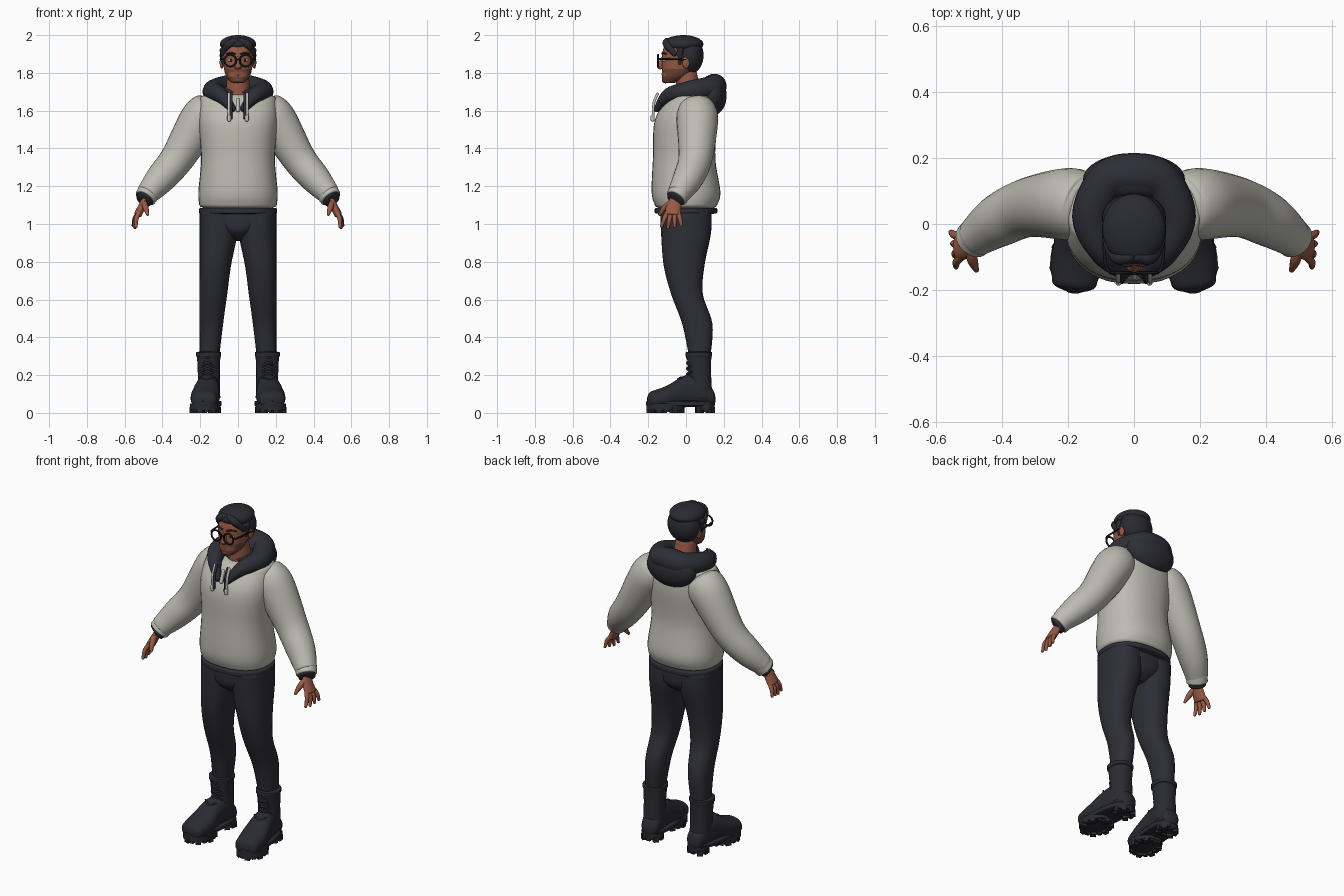
import bpy, bmesh, math
from mathutils import Vector, Matrix

cube = bpy.data.objects.get("Cube")
if cube:
    bpy.data.objects.remove(cube, do_unlink=True)


def material(name, *rgb):
    mat = bpy.data.materials.new(name)
    mat.diffuse_color = (*rgb, 1)
    mat.use_nodes = True
    node = next(n for n in mat.node_tree.nodes if n.type == 'BSDF_PRINCIPLED')
    node.inputs["Base Color"].default_value = (*rgb, 1)
    node.inputs["Roughness"].default_value = .8
    return mat


CREAM = material("cream fleece", .51, .5, .44)
CHARCOAL = material("charcoal fabric", .027, .028, .038)
INK = material("ink black leather and hair", .023, .024, .032)
SKIN = material("brown skin", .31, .1, .06)
STUBBLE = material("dark stubble", .17, .06, .04)
LIPS = material("muted red lips", .22, .06, .045)
FRAME = material("black spectacle frame", .01, .01, .01)
WHITE = material("eye white", .55, .52, .48)
CORD = material("pale cord", .58, .57, .53)


def finish(name, mat, bm, pair=False, smooth=True):
    """Turn a bmesh into an object, mirrored across x when it is one of a pair."""
    bmesh.ops.recalc_face_normals(bm, faces=bm.faces[:])
    for face in bm.faces:
        face.smooth = smooth
    mesh = bpy.data.meshes.new(name)
    bm.to_mesh(mesh)
    bm.free()
    mesh.materials.append(mat)
    part = bpy.data.objects.new(name, mesh)
    bpy.context.collection.objects.link(part)
    if pair:
        part.modifiers.new("Mirror", 'MIRROR').use_mirror_merge = False
    return part


def spline(points, steps=6):
    """Smooth curve through all points, including their radii."""
    keys = [Vector(p) for p in points]
    keys = [keys[0], *keys, keys[-1]]
    curve = []
    for a, b, c, d in zip(keys, keys[1:], keys[2:], keys[3:]):
        for i in range(steps):
            t = i / steps
            curve.append(b + (c - a) * (t / 2) + (2 * a - 5 * b + 4 * c - d) * (t * t / 2)
                         + (3 * b - a - 3 * c + d) * (t ** 3 / 2))
    return curve + [keys[-1]]


def dome(frame, before, cap):
    """Shrinking frames that round off an end."""
    centre, u, v = frame
    away = (centre - before).normalized() * cap * min(u.length, v.length)
    angles = [math.radians(a) for a in range(15, 90, 14)]
    return [(centre + away * math.sin(a), u * math.cos(a), v * math.cos(a)) for a in angles]


def loft(name, mat, frames, pair, cap, power=2, sides=24):
    """Skin superellipse rings given as centre and two half axes."""
    if cap:
        start = dome(frames[0], frames[1][0], cap)
        frames = start[::-1] + frames + dome(frames[-1], frames[-2][0], cap)
    bm = bmesh.new()
    rows = []
    for centre, u, v in frames:
        row = []
        for i in range(sides):
            c, s = math.cos(math.tau * i / sides), math.sin(math.tau * i / sides)
            c, s = (math.copysign(abs(w) ** (2 / power), w) for w in (c, s))
            row.append(bm.verts.new(centre + u * c + v * s))
        rows.append(row)
    for low, high in zip(rows, rows[1:]):
        for i in range(sides):
            bm.faces.new((low[i - 1], low[i], high[i], high[i - 1]))
    bm.faces.new(rows[0])
    bm.faces.new(rows[-1])
    return finish(name, mat, bm, pair, smooth=cap > 0)


def stack(name, mat, sections, x=0, outer=None, along='z', pair=False, cap=.2):
    """Sections are y, z, half width, half depth; outer keeps the outside edge in line."""
    frames = []
    for y, z, wide, deep in spline(sections):
        middle = x if outer is None else outer - wide
        v = Vector((0, deep, 0)) if along == 'z' else Vector((0, 0, deep))
        frames.append((Vector((middle, y, z)), Vector((wide, 0, 0)), v))
    return loft(name, mat, frames, pair, cap, power=2.3, sides=36)


def tube(name, mat, points, pair=False, cap=.8, flat=1, up=(0, 1, 0), sides=16):
    """Round limb along points x, y, z, radius."""
    curve = spline(points)
    frames = []
    for i, p in enumerate(curve):
        tangent = (curve[min(i + 1, len(curve) - 1)] - curve[max(i - 1, 0)]).xyz.normalized()
        u = tangent.cross(Vector(up)).normalized()
        frames.append((p.xyz, u * p.w * flat, u.cross(tangent) * p.w))
    return loft(name, mat, frames, pair, cap, sides=sides)


def ball(name, mat, centre, size, pair=False):
    bm = bmesh.new()
    place = Matrix.Translation(centre) @ Matrix.Diagonal((*size, 1))
    bmesh.ops.create_uvsphere(bm, u_segments=32, v_segments=20, radius=1, matrix=place)
    return finish(name, mat, bm, pair)


FLAT_UP = (0, 0, 1)

# Hoodie body, hem band, sleeves and cuffs
stack("hoodie_body", CREAM, [(0, 1.1, .205, .165), (0, 1.17, .21, .182), (-.01, 1.35, .195, .165),
                             (0, 1.55, .21, .165), (.03, 1.67, .2, .12)])
stack("hem_band", CHARCOAL, [(0, 1.06, .207, .166), (0, 1.08, .207, .166)], cap=.08)
tube("sleeves", CREAM, [(.15, .05, 1.6, .1), (.2, .06, 1.55, .11), (.32, .05, 1.35, .09),
                        (.41, .01, 1.24, .08), (.48, -.04, 1.16, .06)], pair=True, cap=.3, sides=28)
tube("cuffs", CREAM, [(.47, -.03, 1.17, .06), (.49, -.05, 1.14, .058)], pair=True, cap=.2, sides=28)
tube("cuff_trim", CHARCOAL, [(.48, -.04, 1.15, .05), (.5, -.06, 1.13, .048)], pair=True, cap=.2)

# Hood lying on the shoulders
half = [(.03, -.15, 1.61, .02), (.09, -.09, 1.68, .04), (.13, .02, 1.7, .058), (.08, .13, 1.72, .062)]
other_half = [(-x, y, z, r) for x, y, z, r in reversed(half)]
tube("hood_roll", CHARCOAL, half + [(0, .15, 1.73, .065)] + other_half, up=FLAT_UP, sides=24)
ball("hood_bag", CHARCOAL, (0, .135, 1.68), (.155, .08, .108))
ball("hood_lining", CHARCOAL, (0, .05, 1.7), (.115, .1, .03))

# Drawstrings and neck placket
for name, mat, x in [("drawstrings", CORD, .048), ("dark_cords", CHARCOAL, .036)]:
    tube(name, mat, [(x, -.15, 1.69, .007), (x, -.17, 1.64, .007), (x, -.175, 1.56, .007)], pair=True)
tube("cord_tips", CORD, [(.047, -.177, 1.57, .01), (.047, -.177, 1.55, .01)], pair=True)
tube("placket", CORD, [(0, -.14, 1.66, .01), (0, -.16, 1.6, .01)])

# Hands
tube("palms", SKIN, [(.49, -.05, 1.14, .03), (.51, -.065, 1.09, .04), (.53, -.07, 1.05, .042)],
     pair=True, cap=.4, flat=.5)
for i, name in enumerate(["index", "middle", "ring", "little"]):
    root = Vector((.525, -.1 + .02 * i, 1.06, .012))
    tip = Vector((.54 + .005 * i, -.13 + .035 * i, .98 + .006 * abs(i - 1), .008))
    bend = (root + tip) / 2 + Vector((.006, 0, .004, .002))
    tube(name + "_fingers", SKIN, [root, bend, tip], pair=True)
tube("thumbs", SKIN, [(.5, -.07, 1.12, .014), (.49, -.11, 1.09, .016), (.478, -.14, 1.05, .008)], pair=True)

# Trousers
stack("trouser_legs", CHARCOAL, [(0, 1.06, .1, .135), (0, .95, .1, .132), (-.01, .78, .083, .108),
                                 (.005, .63, .073, .084), (.06, .47, .062, .08), (.073, .3, .052, .057)],
      outer=.203, pair=True)
stack("trouser_seat", CHARCOAL, [(0, .92, .05, .08), (0, .97, .14, .13), (0, 1.06, .19, .135)])

# Boots, modelled straight and then turned outward
ANKLE = Vector((.155, .07, 0))
x = ANKLE.x
boots = [
    stack("boot_shafts", INK, [(.08, .08, .06, .06), (.075, .2, .058, .058), (.068, .31, .062, .066)],
          x, pair=True),
    stack("boot_collars", INK, [(.068, .3, .066, .07), (.068, .32, .066, .07)], x, pair=True, cap=.1),
    stack("boot_feet", INK, [(.13, .085, .05, .05), (.08, .11, .06, .08), (0, .115, .064, .085),
                             (-.1, .085, .077, .06), (-.18, .07, .068, .046)],
          x, along='y', pair=True, cap=.6),
    stack("midsoles", INK, [(-.03, .04, .075, .183), (-.03, .06, .075, .183)], x, pair=True, cap=.1),
    stack("front_soles", INK, [(-.11, .015, .08, .1), (-.11, .05, .08, .1)], x, pair=True, cap=0),
    stack("heels", INK, [(.1, .015, .06, .05), (.1, .05, .06, .05)], x, pair=True, cap=0),
]
lugs = bmesh.new()
for y, wide, deep, count in [(-.11, .068, .085, 14), (.1, .05, .04, 8)]:
    for i in range(count):
        turn = math.tau * i / count
        spot = (x + wide * math.cos(turn), y + deep * math.sin(turn), .015)
        bmesh.ops.create_cube(lugs, size=.03 if i % 2 else .022,
                              matrix=Matrix.Translation(spot) @ Matrix.Rotation(turn, 4, 'Z'))
bmesh.ops.translate(lugs, verts=lugs.verts, vec=(0, 0, 0))
boots.append(finish("sole_lugs", INK, lugs, pair=True, smooth=False))
for i in range(5):
    z = .16 + .03 * i
    y = -.04 if i == 0 else .01
    for side in (-.036, .036):
        boots.append(tube("laces", INK, [(x - side, y + .015, z, .005), (x, y - .004, z + .014, .006),
                                         (x + side, y + .015, z + .028, .005)],
                          pair=True, up=FLAT_UP, sides=8))
toe_out = Matrix.Translation(ANKLE) @ Matrix.Rotation(math.radians(6), 4, 'Z') @ Matrix.Translation(-ANKLE)
for part in boots:
    part.data.transform(toe_out)

# Neck and head, with stubble coloured by position
tube("neck", SKIN, [(0, .02, 1.65, .07), (0, 0, 1.8, .056)], cap=.2, sides=24)
head = stack("head", SKIN, [(-.08, 1.755, .042, .045), (-.06, 1.78, .062, .068), (-.04, 1.82, .074, .088),
                            (-.02, 1.9, .085, .106), (-.02, 1.96, .075, .09)], cap=.3)
head.data.materials.append(STUBBLE)
for face in head.data.polygons:
    where = face.center
    jaw = where.z < 1.778 or (where.z < 1.825 and abs(where.x) > .05 and where.y < .02)
    moustache = 1.8 < where.z < 1.82 and where.y < -.1
    face.material_index = int(jaw or moustache)
ball("chin", STUBBLE, (0, -.108, 1.762), (.026, .02, .017))
ball("mouth", LIPS, (0, -.12, 1.792), (.025, .01, .008))
tube("nose", SKIN, [(0, -.12, 1.88, .01), (0, -.138, 1.832, .016)])
ball("nostrils", SKIN, (.013, -.13, 1.83), (.009, .012, .008), pair=True)
ball("ears", SKIN, (.086, 0, 1.855), (.011, .02, .032), pair=True)
ball("eyes", WHITE, (.037, -.112, 1.867), (.016, .014, .009), pair=True)
ball("pupils", FRAME, (.037, -.122, 1.867), (.007, .006, .007), pair=True)
tube("eyebrows", INK, [(.014, -.127, 1.9, .004), (.038, -.122, 1.906, .005), (.062, -.104, 1.9, .004)],
     pair=True, up=FLAT_UP)

# Hair: crown, back, swept curtains and sideburns
ball("hair_crown", INK, (0, -.015, 1.952), (.096, .107, .048))
ball("hair_back", INK, (0, .019, 1.893), (.097, .074, .1))
tube("hair_curtains", INK, [(.01, -.1, 1.97, .016), (.05, -.1, 1.95, .022), (.08, -.06, 1.9, .014)],
     pair=True, up=FLAT_UP)
tube("sideburns", INK, [(.08, -.03, 1.92, .018), (.077, -.033, 1.85, .008)], pair=True)

# Glasses
rim = [(.041 + .031 * math.cos(a), -.148, 1.865 + .031 * math.sin(a), .005)
       for a in (math.tau * i / 12 for i in range(13))]
tube("glasses_rims", FRAME, rim, pair=True, sides=8)
tube("glasses_bridge", FRAME, [(-.014, -.15, 1.873, .004), (.014, -.15, 1.873, .004)], up=FLAT_UP, sides=8)
tube("glasses_temples", FRAME, [(.07, -.148, 1.873, .005), (.087, -.12, 1.874, .005), (.093, 0, 1.87, .004)],
     pair=True, up=FLAT_UP, sides=8)
